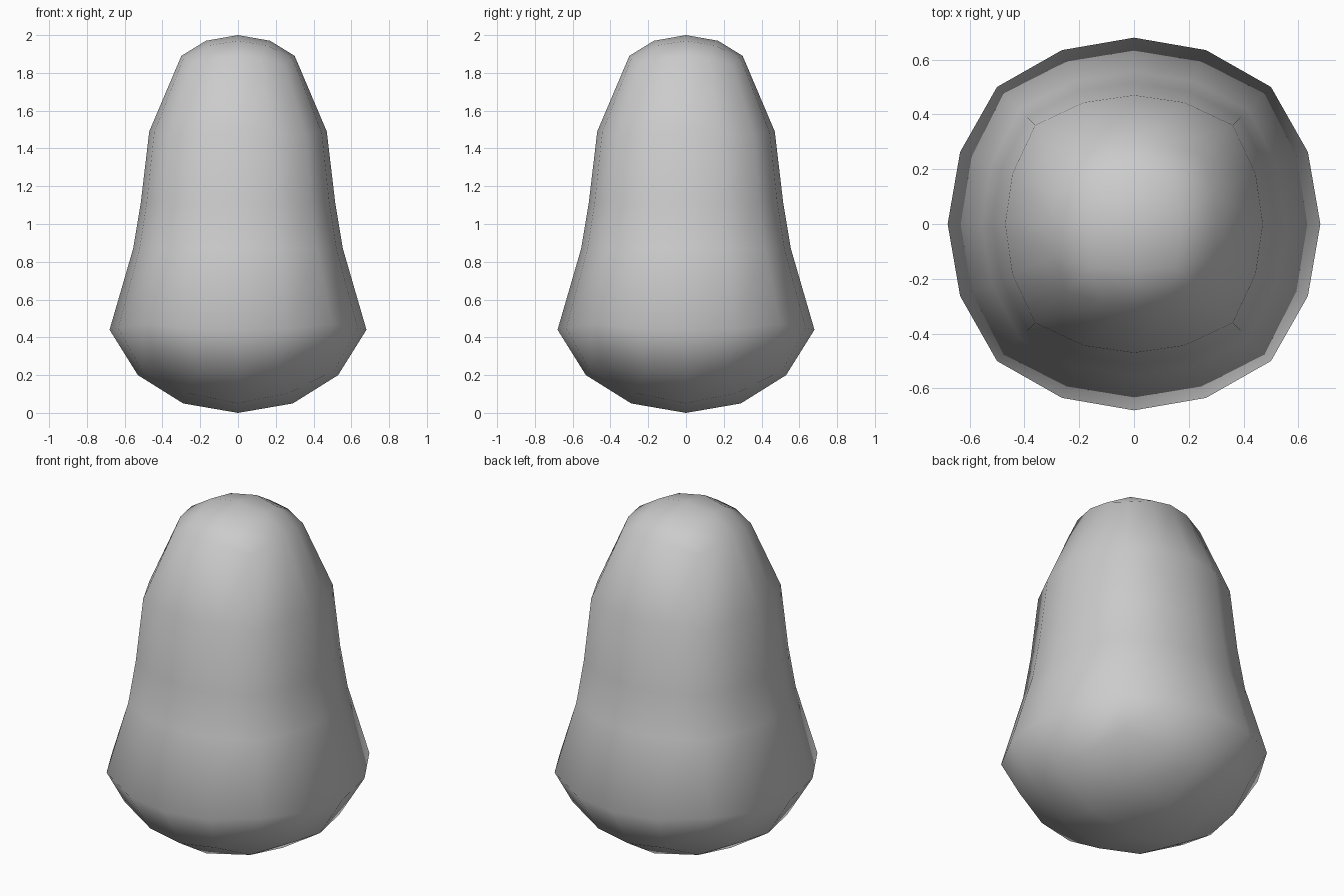
import bpy, bmesh, math

if "Cube" in bpy.data.objects:
    bpy.data.objects.remove(bpy.data.objects["Cube"])

# Profile rows, bottom to top: radius and height on the axes, then on the diagonals
ROWS = [
    (0.53, 0.20, 0.61, 0.29),
    (0.68, 0.44, 0.707, 0.47),
    (0.555, 0.87, 0.59, 0.87),
    (0.515, 1.11, 0.55, 1.11),
    (0.47, 1.49, 0.51, 1.47),
    (0.30, 1.89, 0.35, 1.84),
]
BOTTOM_RING, BOTTOM_Z = (0.29, 0.05, 0.38, 0.105), 0.0
TOP_RING, TOP_Z = (0.17, 1.97, 0.22, 1.945), 2.0


def ring(bm, row, count):
    # Slightly squared ring, like a smoothed cube
    ra, za, rc, zc = row
    out = []
    for i in range(count):
        a = 2 * math.pi * i / count
        w = ((1 - math.cos(4 * a)) / 2) ** 2
        r, z = ra + (rc - ra) * w, za + (zc - za) * w
        out.append(bm.verts.new((r * math.cos(a), r * math.sin(a), z)))
    return out


def cap(bm, outer, row, z):
    # 4 x 4 quad cap: 16 outer, 8 inner, 1 centre vertex
    inner = ring(bm, row, 8)
    mid = bm.verts.new((0, 0, z))
    for q in range(4):
        o, k = 4 * q, 2 * q
        a0, c, a1 = inner[k], inner[k + 1], inner[(k + 2) % 8]
        bm.faces.new((mid, a0, c, a1))
        bm.faces.new((a0, outer[o], outer[o + 1], c))
        bm.faces.new((c, outer[o + 1], outer[o + 2], outer[o + 3]))
        bm.faces.new((c, outer[o + 3], outer[(o + 4) % 16], a1))


def make_shell(name, inset, inward):
    bm = bmesh.new()
    rings = [ring(bm, row, 16) for row in ROWS]
    for lo, hi in zip(rings, rings[1:]):
        for i in range(16):
            j = (i + 1) % 16
            bm.faces.new((lo[i], lo[j], hi[j], hi[i]))
    cap(bm, rings[0], BOTTOM_RING, BOTTOM_Z)
    cap(bm, rings[-1], TOP_RING, TOP_Z)
    bmesh.ops.recalc_face_normals(bm, faces=bm.faces[:])
    bm.normal_update()
    moves = [(v, v.normal * inset * v.calc_shell_factor()) for v in bm.verts]
    for v, d in moves:
        v.co -= d
    if inward:
        bmesh.ops.reverse_faces(bm, faces=bm.faces[:])
    for f in bm.faces:
        f.smooth = True
    mesh = bpy.data.meshes.new(name)
    bm.to_mesh(mesh)
    bm.free()
    obj = bpy.data.objects.new(name, mesh)
    bpy.context.collection.objects.link(obj)
    return obj


# Solid body, and the inside-out shell that outlines it
make_shell("body", 0.04, False)
make_shell("outline_shell", 0.0, True)
